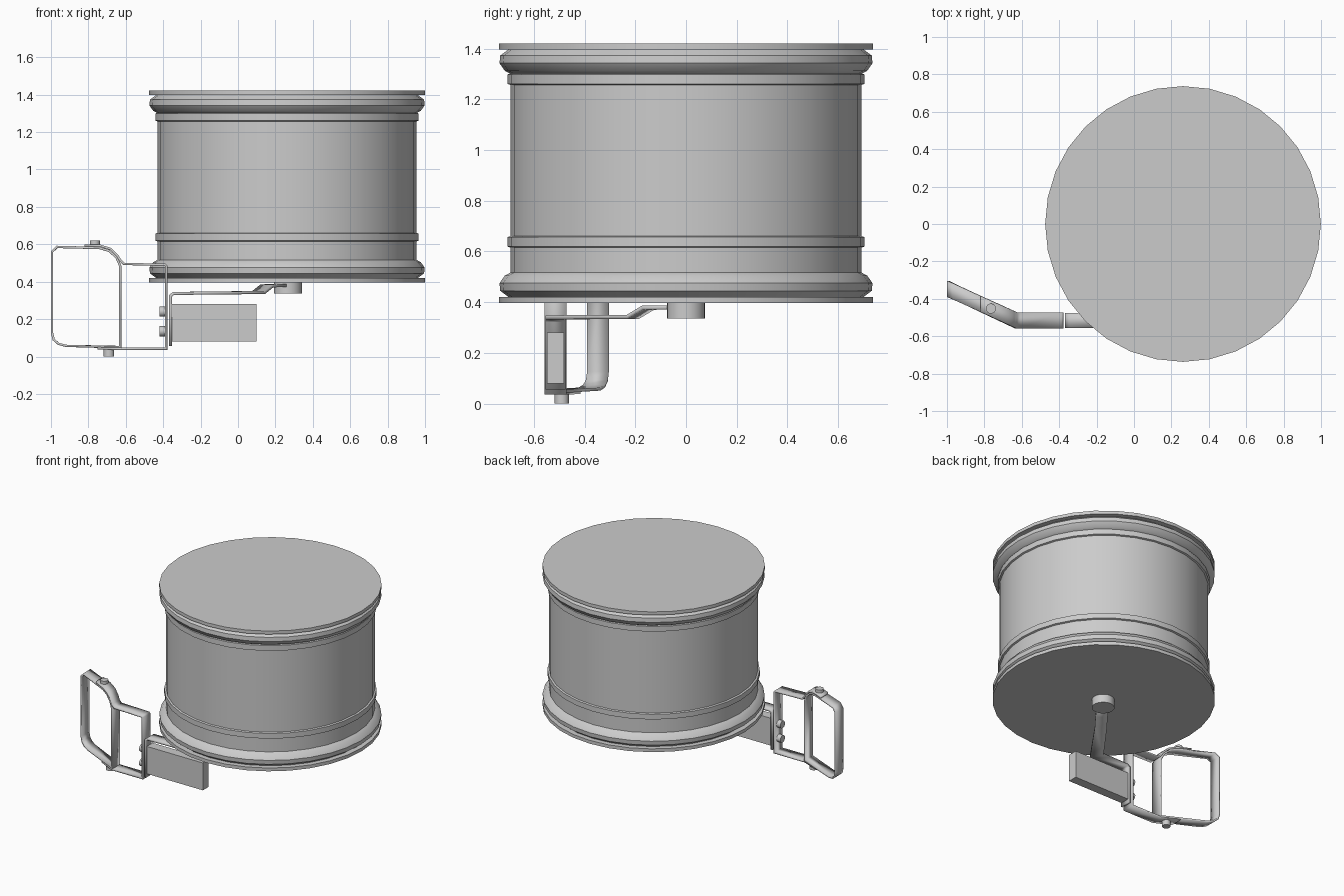
import bpy
import bmesh
from math import cos, sin, pi, radians
from mathutils import Vector, Matrix

if "Cube" in bpy.data.objects:
    bpy.data.objects.remove(bpy.data.objects["Cube"])

metal = bpy.data.materials.new("grey metal")
metal.use_nodes = True
metal.diffuse_color = (0.6, 0.6, 0.6, 1)
metal.node_tree.nodes["Principled BSDF"].inputs["Base Color"].default_value = (0.6, 0.6, 0.6, 1)

CX = 0.262       # drum axis
ARM_Y = -0.515   # plane of the mounting bracket
KINK = -0.63     # where the handle bends backwards


def finish(name, bm, smooth=None):
    bmesh.ops.recalc_face_normals(bm, faces=bm.faces[:])
    mesh = bpy.data.meshes.new(name)
    bm.to_mesh(mesh)
    bm.free()
    mesh.materials.append(metal)
    ob = bpy.data.objects.new(name, mesh)
    bpy.context.collection.objects.link(ob)
    if smooth:
        bpy.ops.object.select_all(action='DESELECT')
        ob.select_set(True)
        bpy.context.view_layer.objects.active = ob
        bpy.ops.object.shade_smooth_by_angle(angle=radians(smooth))
    return ob


def lathe(name, profile, sides=32):
    bm = bmesh.new()
    rings = [[bm.verts.new((CX + r * cos(2 * pi * i / sides), r * sin(2 * pi * i / sides), z))
              for i in range(sides)] for r, z in profile]
    for a, b in zip(rings, rings[1:]):
        for i in range(sides):
            j = (i + 1) % sides
            bm.faces.new((a[i], a[j], b[j], b[i]))
    return finish(name, bm, 35)


def cylinder(name, centre, radius, depth, sides=16, axis='Z'):
    bm = bmesh.new()
    turn = Matrix.Rotation(pi / 2, 4, 'Y') if axis == 'X' else Matrix()
    bmesh.ops.create_cone(bm, cap_ends=True, segments=sides, radius1=radius, radius2=radius,
                          depth=depth, matrix=Matrix.Translation(centre) @ turn)
    return finish(name, bm, 35)


def ribbon(name, stations, closed=False, thickness=0.012):
    """Bent flat bar: each station is a centre point and a half-width vector."""
    bm = bmesh.new()
    rows = [(bm.verts.new(Vector(c) - Vector(w)), bm.verts.new(Vector(c) + Vector(w)))
            for c, w in stations]
    pairs = list(zip(rows, rows[1:]))
    if closed:
        pairs.append((rows[-1], rows[0]))
    for a, b in pairs:
        bm.faces.new((a[0], a[1], b[1], b[0]))
    ob = finish(name, bm, 35)
    mod = ob.modifiers.new("thickness", 'SOLIDIFY')
    mod.thickness = thickness
    mod.offset = 0
    mod.use_even_offset = True
    return ob


def bent(points):
    # bars run in x and z, and swing backwards beyond the kink
    return [((x, ARM_Y + 0.46 * max(0, KINK - x), z), (0, 0.043, 0)) for x, z in points]


# Drum wall with rolled rims and raised bands
body, band = 0.692, 0.704
rim = [(0.70, 0), (0.733, 0.025), (0.736, 0.055), (0.715, 0.085), (body, 0.097)]
raised = [(body, 0), (band, 0.004), (band, 0.042), (body, 0.046)]
wall = [(r, 0.42 + h) for r, h in rim]
wall += [(r, 0.615 + h) for r, h in raised]
wall += [(r, 1.257 + h) for r, h in raised]
wall += [(r, 1.398 - h) for r, h in reversed(rim)]
lathe("drum_wall", wall)

# End discs
for name, z in (("drum_bottom_disc", 0.408), ("drum_top_disc", 1.409)):
    cylinder(name, (CX, 0, z), 0.737, 0.024, 32)

# Hub under the drum
cylinder("hub", (CX + 0.005, 0, 0.368), 0.075, 0.064, 24)

# Handle loop
ribbon("handle_loop", bent([
    (KINK, 0.05), (-0.92, 0.057), (-0.96, 0.068), (-0.985, 0.09), (-0.994, 0.125),
    (-0.994, 0.56), (-0.968, 0.586), (-0.74, 0.58), (-0.69, 0.565),
    (-0.65, 0.53), (KINK, 0.485)]), closed=True)

# Bracket joining the handle to the arm
ribbon("handle_bracket", bent([
    (-0.82, 0.594), (-0.735, 0.592), (-0.68, 0.575), (-0.645, 0.54), (KINK, 0.515),
    (-0.61, 0.495), (-0.39, 0.49), (-0.384, 0.484), (-0.384, 0.041),
    (KINK, 0.041), (-0.75, 0.044)]))

# Arm: up the bracket, across, then diagonally up to the hub
side = Vector((0.82, -0.57, 0)) * 0.04
ribbon("support_arm", [
    ((-0.36, ARM_Y, 0.055), (0, -0.04, 0)), ((-0.36, ARM_Y, 0.325), (0, -0.04, 0)),
    ((-0.345, ARM_Y, 0.337), (0, -0.04, 0)), ((-0.11, ARM_Y, 0.34), (0.025, -0.04, 0)),
    ((0.11, -0.21, 0.342), side), ((0.155, -0.15, 0.378), side),
    ((0.262, 0.0, 0.38), side)], thickness=0.016)

# Mounting block
bm = bmesh.new()
bmesh.ops.create_cube(bm, size=1, matrix=Matrix.Translation((-0.127, ARM_Y, 0.18))
                      @ Matrix.Diagonal((0.454, 0.068, 0.2, 1)))
finish("mounting_block", bm)

# Bolts
cylinder("handle_top_bolt", (-0.765, -0.452, 0.608), 0.027, 0.026)
cylinder("handle_bottom_bolt", (-0.69, -0.49, 0.02), 0.028, 0.04)
for name, z in (("upper_side_bolt", 0.24), ("lower_side_bolt", 0.135)):
    cylinder(name, (-0.403, ARM_Y, z), 0.027, 0.036, axis='X')
